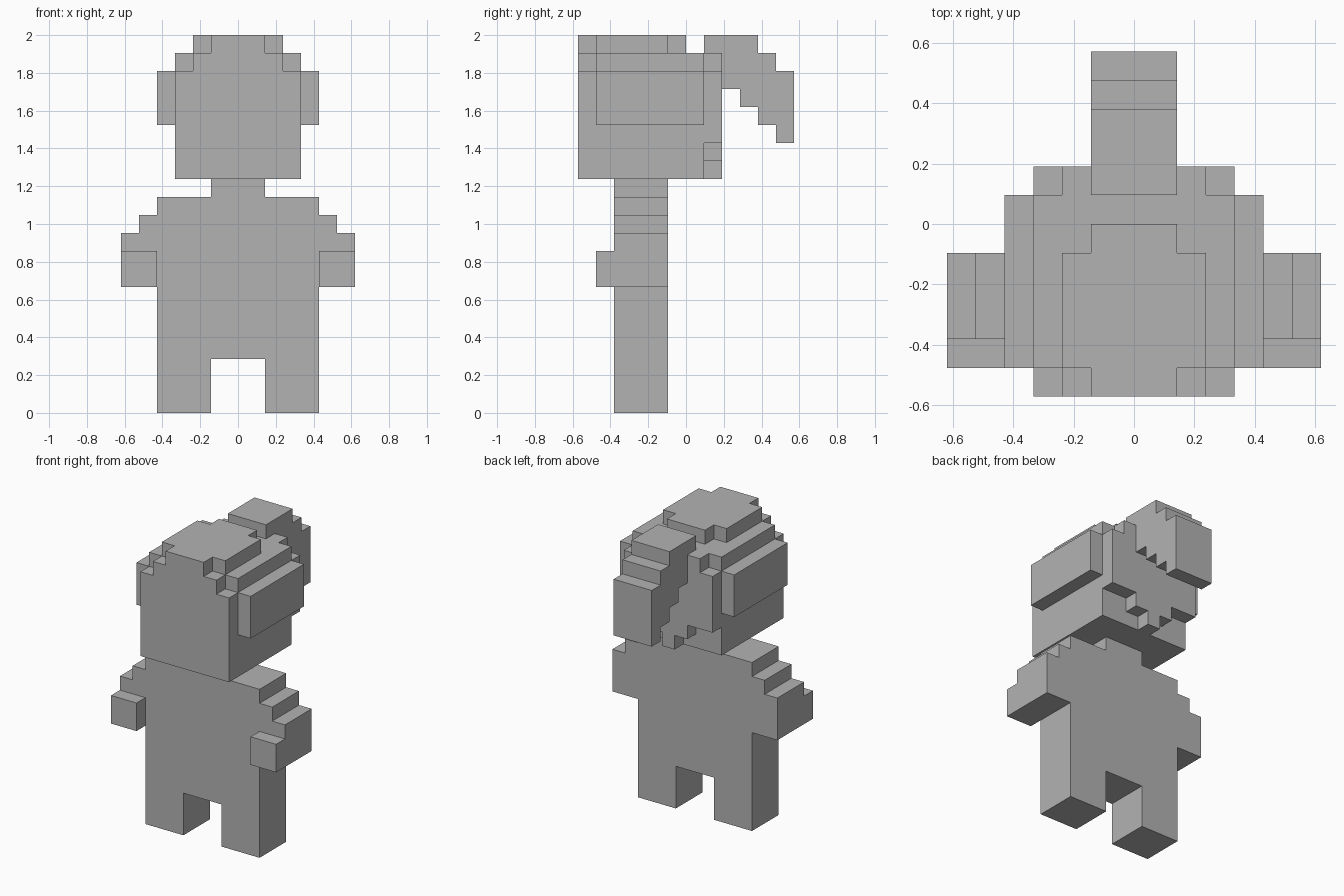
import bpy
import bmesh

U = 2 / 21  # size of one block

cube = bpy.data.objects.get("Cube")
if cube:
    bpy.data.objects.remove(cube)

grey = bpy.data.materials.new("plain_grey")
grey.use_nodes = True
colour = (0.45, 0.45, 0.45, 1)
grey.diffuse_color = colour
grey.node_tree.nodes["Principled BSDF"].inputs["Base Color"].default_value = colour


def extrude(name, outline, start, end, axis):
    """Extrude a flat outline, in blocks, along the x or y axis."""
    bm = bmesh.new()

    def place(p, d):
        return (d * U, p[0] * U, p[1] * U) if axis == "x" else (p[0] * U, d * U, p[1] * U)

    face = bm.faces.new([bm.verts.new(place(p, start)) for p in outline])
    result = bmesh.ops.extrude_face_region(bm, geom=[face])
    verts = [v for v in result["geom"] if isinstance(v, bmesh.types.BMVert)]
    step = (end - start) * U
    bmesh.ops.translate(bm, verts=verts, vec=(step, 0, 0) if axis == "x" else (0, step, 0))
    bmesh.ops.recalc_face_normals(bm, faces=bm.faces)
    mesh = bpy.data.meshes.new(name)
    bm.to_mesh(mesh)
    bm.free()
    mesh.materials.append(grey)
    obj = bpy.data.objects.new(name, mesh)
    bpy.context.collection.objects.link(obj)
    return obj


def slab(name, half, front, back):
    """Mirror a half outline across x = 0 and extrude it front to back."""
    extrude(name, half + [(-x, z) for x, z in reversed(half)], front, back, "y")


def box(name, x, y, z):
    extrude(name, [(x[0], z[0]), (x[1], z[0]), (x[1], z[1]), (x[0], z[1])], y[0], y[1], "y")


# Body with legs, stepped shoulders, arms and neck in one outline
slab("body", [(1.5, 3), (1.5, 0), (4.5, 0), (4.5, 7), (6.5, 7), (6.5, 10), (5.5, 10),
              (5.5, 11), (4.5, 11), (4.5, 12), (1.5, 12), (1.5, 13)], -4, -1)

# Hands and hair bunches on both sides
for side, s in (("left", 1), ("right", -1)):
    box(side + "_hand", (4.5 * s, 6.5 * s), (-5, -4), (7, 9))
    box(side + "_side_hair", (3.5 * s, 4.5 * s), (-5, 1), (16, 19))

# Head, layered from face to nape
slab("head_face", [(3.5, 13), (3.5, 19), (2.5, 19), (2.5, 20), (1.5, 20), (1.5, 21)], -6, -5)
slab("head_middle", [(3.5, 13), (3.5, 20), (2.5, 20), (2.5, 21)], -5, -1)
slab("head_crown", [(3.5, 13), (3.5, 20), (1.5, 20), (1.5, 21)], -1, 0)
slab("head_rear", [(3.5, 13), (3.5, 20)], 0, 1)
slab("nape_hair", [(0.5, 13), (0.5, 14), (1.5, 14), (1.5, 15), (3.5, 15),
                   (3.5, 19), (2.5, 19), (2.5, 20)], 1, 2)

# Ponytail stepping down behind the head
extrude("ponytail", [(1, 20), (1, 21), (4, 21), (4, 20), (5, 20), (5, 19), (6, 19), (6, 15),
                     (5, 15), (5, 16), (4, 16), (4, 17), (3, 17), (3, 18), (2, 18), (2, 20)],
        -1.5, 1.5, "x")
